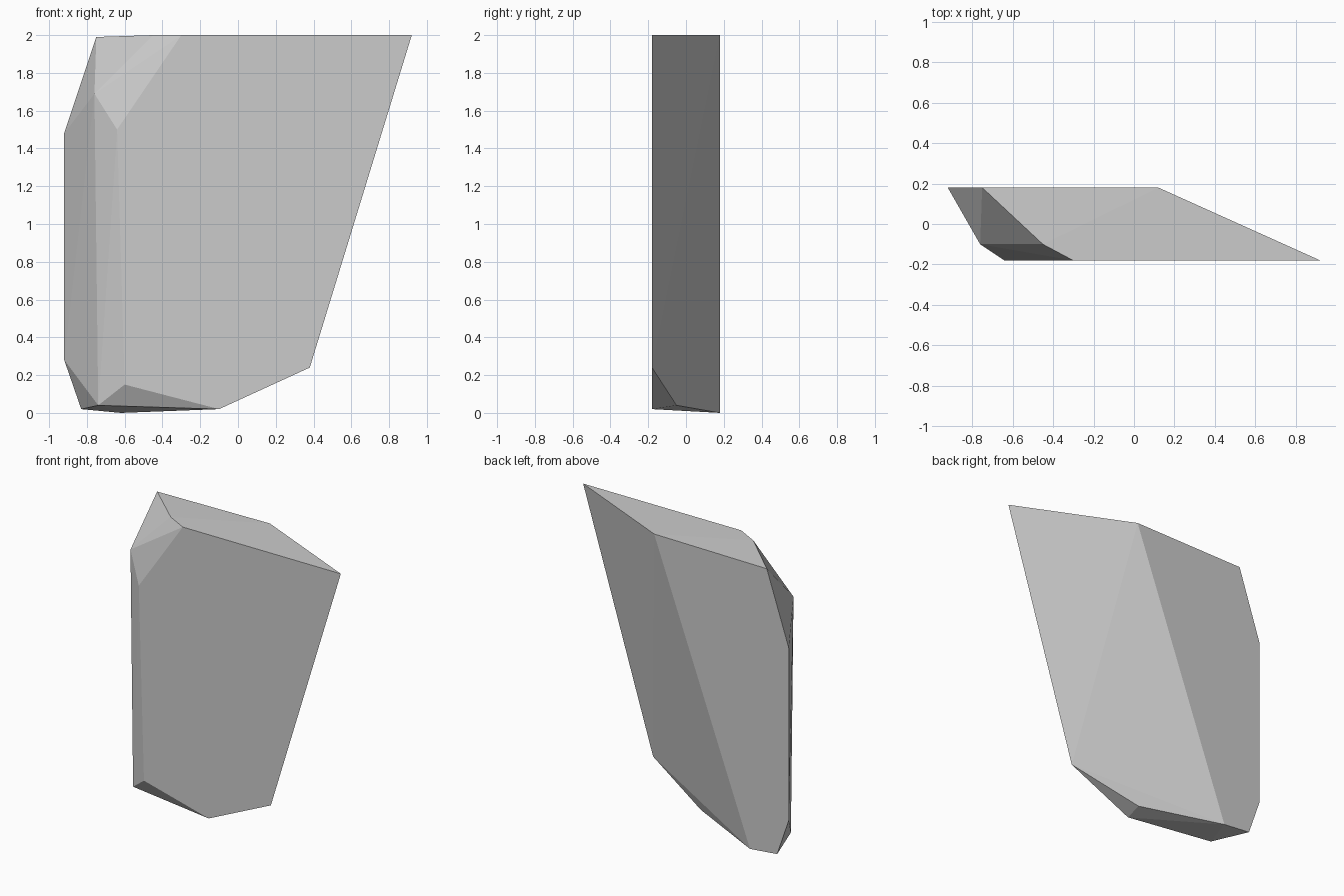
import bpy
import bmesh
import math

# Remove the default object
default = bpy.data.objects.get("Cube")
if default:
    bpy.data.objects.remove(default, do_unlink=True)


def make_material(name, colour):
    mat = bpy.data.materials.new(name)
    mat.use_nodes = True
    mat.diffuse_color = colour
    mat.node_tree.nodes["Principled BSDF"].inputs["Base Color"].default_value = colour
    return mat


def make_hull(name, corners, mat):
    """Wrap flat facets tightly around the given corners."""
    bm = bmesh.new()
    for corner in corners:
        bm.verts.new(corner)
    bmesh.ops.convex_hull(bm, input=bm.verts[:])
    bmesh.ops.dissolve_limit(bm, angle_limit=math.radians(0.5),
                             verts=bm.verts[:], edges=bm.edges[:])
    bmesh.ops.recalc_face_normals(bm, faces=bm.faces[:])
    mesh = bpy.data.meshes.new(name)
    bm.to_mesh(mesh)
    bm.free()
    mesh.materials.append(mat)
    obj = bpy.data.objects.new(name, mesh)
    bpy.context.collection.objects.link(obj)
    return obj


# Depths of the slab: front face, chamfer line, back face
FRONT, CHAMFER, BACK = -0.18, -0.10, 0.18

# Broad front face outline
front_outline = [(0.92, 2.0), (-0.30, 2.0), (-0.64, 1.5),
                 (-0.60, 0.15), (-0.10, 0.02), (0.38, 0.24)]
# Chamfer between the front and the slanted side
chamfer_line = [(-0.45, 2.0), (-0.76, 1.69), (-0.74, 0.04)]
# Narrower back face outline
back_outline = [(0.12, 2.0), (-0.75, 1.99), (-0.92, 1.48),
                (-0.92, 0.28), (-0.83, 0.02), (-0.62, 0.0)]

corners = [(x, depth, z)
           for outline, depth in ((front_outline, FRONT),
                                  (chamfer_line, CHAMFER),
                                  (back_outline, BACK))
           for x, z in outline]
# Lone corner on the lower slanted edge
corners.append((-0.08, -0.05, 0.04))

stone_grey = make_material("stone grey", (0.6, 0.6, 0.6, 1.0))
make_hull("rock_slab", corners, stone_grey)
